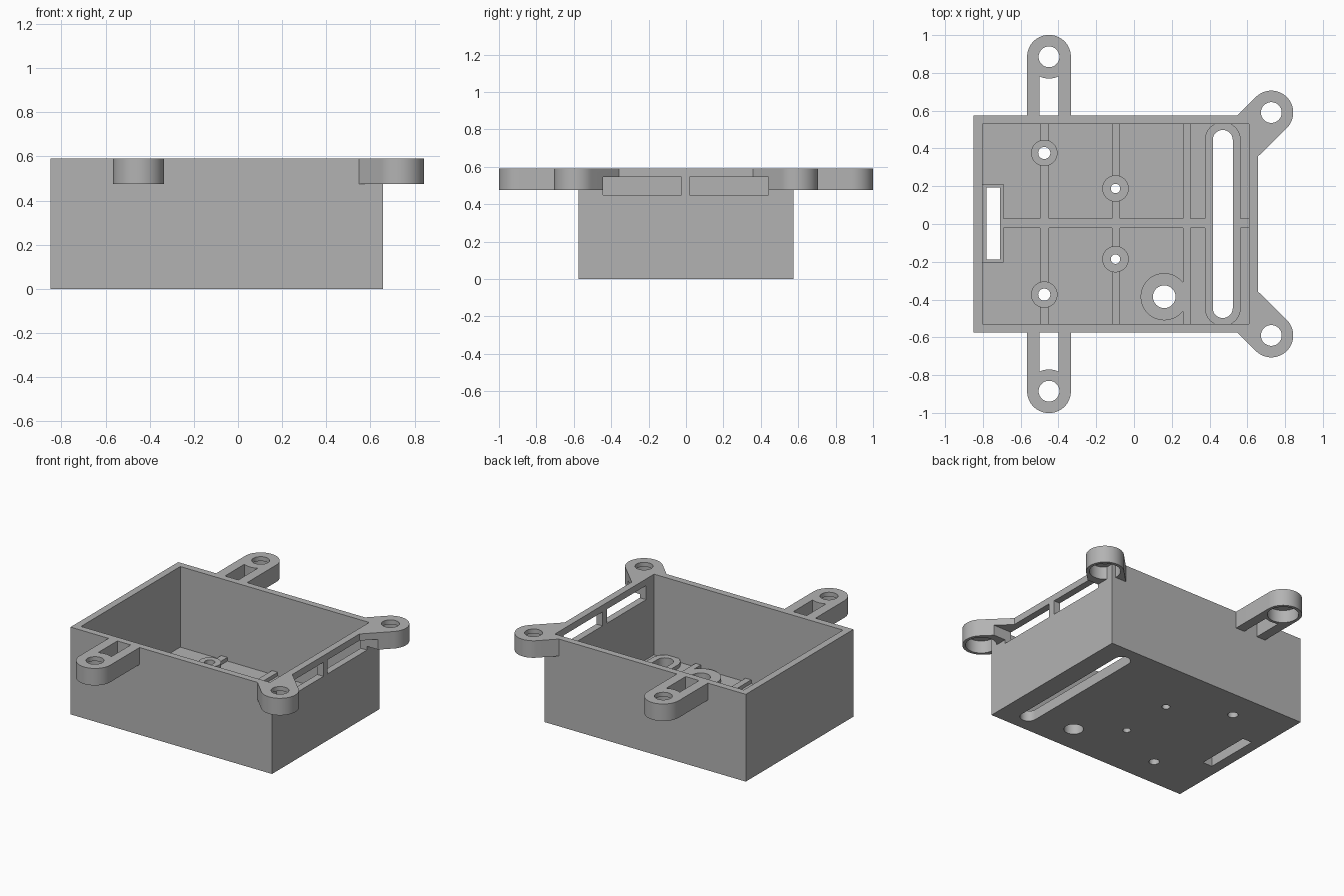
import bpy, bmesh, math

if "Cube" in bpy.data.objects:
    bpy.data.objects.remove(bpy.data.objects["Cube"])

TOP, EAR_Z, FLOOR, RIB, BOSS = 0.59, 0.475, 0.045, 0.07, 0.09
grey = bpy.data.materials.new("plastic_grey")
grey.diffuse_color = (0.45, 0.45, 0.45, 1)
grey.use_nodes = True
grey.node_tree.nodes["Principled BSDF"].inputs["Base Color"].default_value = grey.diffuse_color


def arc(cx, cy, r, a0, a1, n=32):
    return [(cx + r * math.cos(math.radians(a0 + (a1 - a0) * i / n)),
             cy + r * math.sin(math.radians(a0 + (a1 - a0) * i / n))) for i in range(n + 1)]


def circle(cx, cy, r):
    return arc(cx, cy, r, 0, 360, 48)[:-1]


def rect(x0, x1, y0, y1):
    return [(x0, y0), (x1, y0), (x1, y1), (x0, y1)]


def stadium(cx, half, r):
    return arc(cx, half, r, 0, 180, 24) + arc(cx, -half, r, 180, 360, 24)


def prism(name, pts, z0, z1):
    """Extrude a flat outline between two heights."""
    bm = bmesh.new()
    face = bm.faces.new([bm.verts.new((x, y, z0)) for x, y in pts])
    ext = bmesh.ops.extrude_face_region(bm, geom=[face])
    for v in ext["geom"]:
        if isinstance(v, bmesh.types.BMVert):
            v.co.z = z1
    bmesh.ops.recalc_face_normals(bm, faces=bm.faces)
    me = bpy.data.meshes.new(name)
    bm.to_mesh(me)
    bm.free()
    me.materials.append(grey)
    ob = bpy.data.objects.new(name, me)
    bpy.context.collection.objects.link(ob)
    return ob


def combine(ob, op, *prisms):
    """Apply a boolean with each temporary prism (outline, z0, z1)."""
    for p in prisms:
        tool = prism("tool", *p)
        mod = ob.modifiers.new("bool", 'BOOLEAN')
        mod.operation, mod.object, mod.solver = op, tool, 'EXACT'
        bpy.context.view_layer.update()
        dg = bpy.context.evaluated_depsgraph_get()
        me = bpy.data.meshes.new_from_object(ob.evaluated_get(dg))
        ob.modifiers.clear()
        ob.data = me
        bpy.data.objects.remove(tool)


def smooth(ob):
    bpy.ops.object.select_all(action='DESELECT')
    ob.select_set(True)
    bpy.context.view_layer.objects.active = ob
    bpy.ops.object.shade_smooth_by_angle(angle=math.radians(30))


# Openings through the floor, and side windows
big_hole = (circle(0.16, -0.385, 0.06), -0.1, 0.2)
long_slot = (stadium(0.47, 0.445, 0.053), -0.1, 0.2)
port = (rect(-0.78, -0.71, -0.188, 0.193), -0.1, 0.2)
screws = [(-0.475, 0.376, 0.032), (-0.475, -0.374, 0.032),
          (-0.098, 0.188, 0.025), (-0.098, -0.186, 0.025)]
screw_holes = [(circle(*s), -0.1, 0.2) for s in screws]
floor_cuts = [big_hole, long_slot, port] + screw_holes
windows = [(rect(0.58, 0.95, -0.445, -0.025), 0.45, 0.545),
           (rect(0.58, 0.95, 0.02, 0.44), 0.45, 0.545)]

# Open box
box = prism("box_shell", rect(-0.85, 0.657, -0.575, 0.575), 0, TOP)
combine(box, 'DIFFERENCE', (rect(-0.803, 0.61, -0.53, 0.53), FLOOR, 0.8),
        *windows, *floor_cuts)
smooth(box)

# Raised floor ribs with the pads around the large openings
ribs = prism("floor_ribs", rect(-0.75, 0.61, -0.022, 0.028), FLOOR - 0.01, RIB)
combine(ribs, 'UNION',
        *[(rect(x0, x1, -0.535, 0.535), FLOOR - 0.01, RIB)
          for x0, x1 in ((-0.497, -0.45), (-0.117, -0.074), (0.26, 0.30))],
        (stadium(0.47, 0.445, 0.095), FLOOR - 0.01, RIB),
        (circle(0.16, -0.385, 0.125), FLOOR - 0.01, RIB),
        (rect(-0.81, -0.69, -0.205, 0.213), FLOOR - 0.01, RIB))
combine(ribs, 'DIFFERENCE', *floor_cuts)
smooth(ribs)

# Screw bosses
for i, (x, y, r) in enumerate(screws):
    boss = prism(f"screw_boss_{i + 1}", circle(x, y, 0.07), FLOOR - 0.01, BOSS)
    combine(boss, 'DIFFERENCE', screw_holes[i])
    smooth(boss)

for s, side in ((1, "back"), (-1, "front")):
    # Straight mounting ear: pierced arm with a hole and a counterbore below
    cx, cy = -0.45, 0.885
    outline = [(cx + 0.116, 0.575)] + arc(cx, cy, 0.116, 0, 180) + [(cx - 0.116, 0.575)]
    window = [(cx - 0.05, 0.575), (cx + 0.05, 0.575)] + arc(cx, cy, 0.115, -64.2, -115.8, 12)
    window[0], window[1] = (cx - 0.05, 0.5), (cx + 0.05, 0.5)
    flip = lambda pts: [(x, s * y) for x, y in pts]
    ear = prism(side + "_arm_ear", flip(outline), EAR_Z, TOP)
    combine(ear, 'DIFFERENCE', (flip(window), 0.3, 0.8),
            (flip(circle(cx, cy, 0.055)), 0.3, 0.8),
            (flip(circle(cx, cy, 0.096)), 0.3, TOP - 0.03))
    smooth(ear)

    # Diagonal corner ear wrapping the box corner
    cx, cy = 0.727, 0.59
    outline = ([(0.657, 0.575), (0.548, 0.575)] + arc(cx, cy, 0.116, 135, -45)
               + [(0.657, 0.358)])
    ear = prism(side + "_corner_ear", flip(outline), EAR_Z, TOP)
    combine(ear, 'DIFFERENCE', (flip(circle(cx, cy, 0.055)), 0.3, 0.8),
            (flip(circle(cx, cy, 0.096)), 0.3, TOP - 0.03),
            windows[1] if s > 0 else windows[0])
    smooth(ear)
